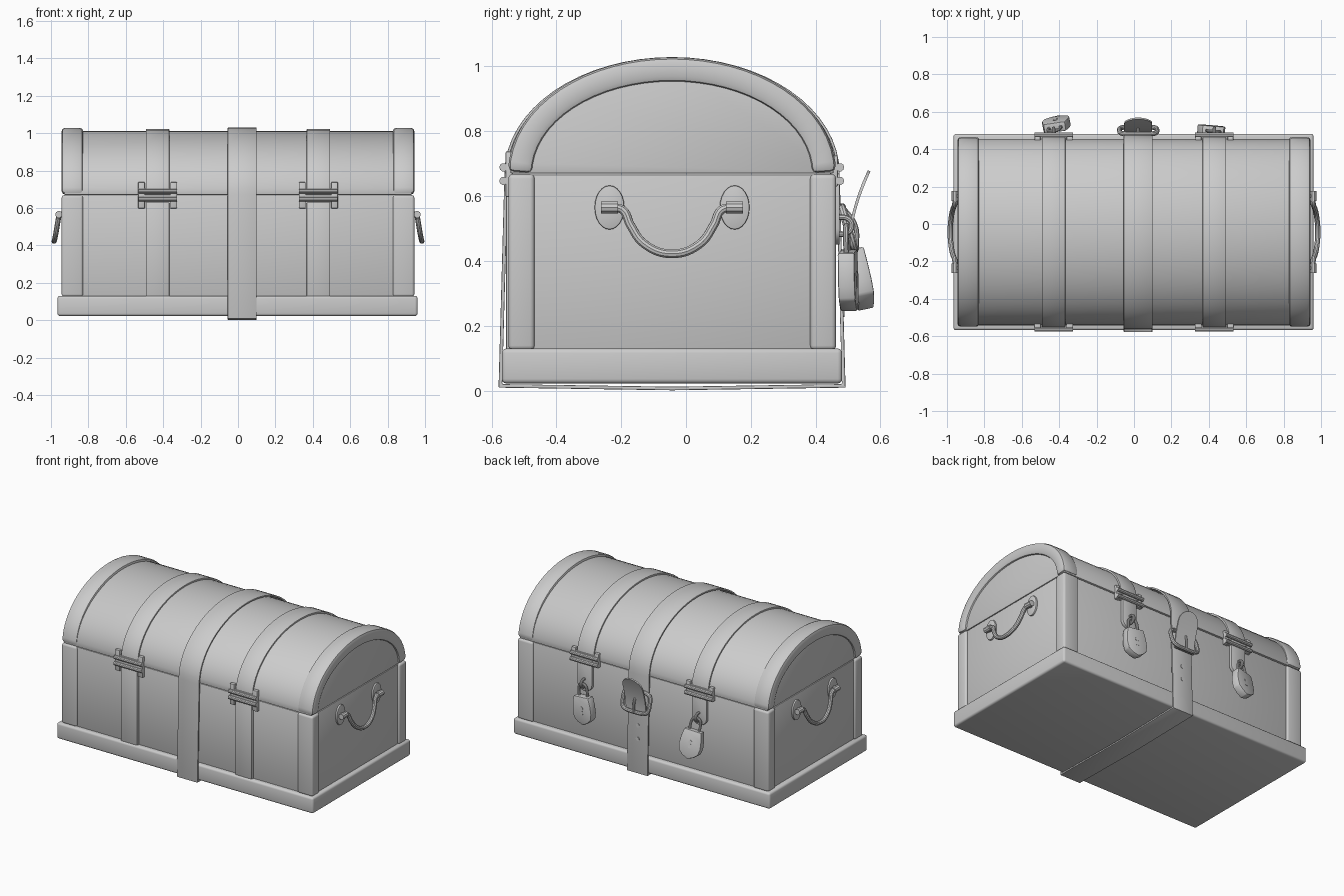
import bpy, bmesh, math
from mathutils import Vector, Matrix, Euler

if "Cube" in bpy.data.objects:
    bpy.data.objects.remove(bpy.data.objects["Cube"])

CY, SEAM = -0.043, 0.67          # centre line of the lid and seam height


def finish(name, bm, bevel=0.0, segs=2, matrix=None):
    bmesh.ops.recalc_face_normals(bm, faces=bm.faces)
    if bevel:
        edges = [e for e in bm.edges if len(e.link_faces) == 2 and e.calc_face_angle(0) > 0.6]
        bmesh.ops.bevel(bm, geom=edges, offset=bevel, segments=segs, profile=0.5,
                        affect='EDGES', clamp_overlap=True)
    if matrix:
        bm.transform(matrix)
    me = bpy.data.meshes.new(name)
    bm.to_mesh(me)
    bm.free()
    for p in me.polygons:
        p.use_smooth = True
    me.set_sharp_from_angle(angle=math.radians(35))
    ob = bpy.data.objects.new(name, me)
    bpy.context.collection.objects.link(ob)
    return ob


def box(name, x, y, z, bevel=0.005, segs=2):
    bm = bmesh.new()
    bmesh.ops.create_cube(bm, size=1)
    lo, hi = Vector((x[0], y[0], z[0])), Vector((x[1], y[1], z[1]))
    bm.transform(Matrix.Translation((lo + hi) / 2) @ Matrix.Diagonal((*(hi - lo), 1)))
    return finish(name, bm, bevel, segs)


def prism(name, pts, d0, d1, axis='x', bevel=0.005, matrix=None):
    """Extrude a 2D outline: (y,z) along x, or (x,z) along y."""
    put = (lambda p, d: (d, *p)) if axis == 'x' else (lambda p, d: (p[0], d, p[1]))
    bm = bmesh.new()
    a, b = [[bm.verts.new(put(p, d)) for p in pts] for d in (d0, d1)]
    bm.faces.new(a)
    bm.faces.new(b[::-1])
    for i in range(len(pts)):
        j = (i + 1) % len(pts)
        bm.faces.new((a[i], a[j], b[j], b[i]))
    return finish(name, bm, bevel, 2, matrix)


def band(name, path, x0, x1, thick, closed=False, bevel=0.003, widths=None):
    """Strip of given thickness following a path in the y-z plane."""
    pts = [Vector(p) for p in path]
    n, mid, half = len(pts), (x0 + x1) / 2, (x1 - x0) / 2
    nrm = lambda a, b: Vector(((b - a).y, -(b - a).x)).normalized()
    bm, rings = bmesh.new(), []
    for i, p in enumerate(pts):
        before = nrm(pts[i - 1], p) if i or closed else None
        after = nrm(p, pts[(i + 1) % n]) if i < n - 1 or closed else None
        before, after = before or after, after or before
        q = p + (before + after) / (1 + before.dot(after)) * thick
        h = half * (widths[i] if widths else 1)
        rings.append([bm.verts.new(v) for v in ((mid - h, *p), (mid + h, *p), (mid + h, *q), (mid - h, *q))])
    for i in range(n if closed else n - 1):
        r, s = rings[i], rings[(i + 1) % n]
        for k in range(4):
            bm.faces.new((r[k], r[(k + 1) % 4], s[(k + 1) % 4], s[k]))
    if not closed:
        bm.faces.new(rings[0])
        bm.faces.new(rings[-1][::-1])
    return finish(name, bm, bevel)


def tube(name, pts, r, closed=False, smooth=True, matrix=None):
    cu = bpy.data.curves.new(name, 'CURVE')
    cu.dimensions, cu.bevel_depth, cu.bevel_resolution = '3D', r, 3
    cu.use_fill_caps, cu.resolution_u = True, 6
    sp = cu.splines.new('BEZIER')
    sp.bezier_points.add(len(pts) - 1)
    for b, p in zip(sp.bezier_points, pts):
        b.co = p
        b.handle_left_type = b.handle_right_type = 'AUTO' if smooth else 'VECTOR'
    sp.use_cyclic_u = closed
    tmp = bpy.data.objects.new(name + "_path", cu)
    bpy.context.collection.objects.link(tmp)
    bpy.context.view_layer.update()
    me = bpy.data.meshes.new_from_object(tmp.evaluated_get(bpy.context.evaluated_depsgraph_get()))
    bpy.data.objects.remove(tmp)
    bm = bmesh.new()
    bm.from_mesh(me)
    bmesh.ops.remove_doubles(bm, verts=bm.verts, dist=1e-5)
    return finish(name, bm, 0, 2, matrix)


def arc(ry, rz, n=32):
    return [(CY + ry * math.cos(math.pi * i / n), SEAM + rz * math.sin(math.pi * i / n)) for i in range(n + 1)]


def disc(cx, cz, rx, rz, n=24):
    return [(cx + rx * math.cos(2 * math.pi * i / n), cz + rz * math.sin(2 * math.pi * i / n)) for i in range(n)]


# Base, body and domed lid
box("base", (-0.965, 0.96), (-0.568, 0.482), (0.022, 0.13), 0.014, 3)
box("body", (-0.93, 0.93), (-0.538, 0.45), (0.12, 0.667))
prism("lid", arc(0.499, 0.341), -0.93, 0.93)

for s, side in ((-1, "left"), (1, "right")):
    xs = sorted((s * 0.828, s * 0.943))
    # Rounded rim on the lid end and corner guards on the body
    band(side + "_lid_rim", arc(0.43, 0.282), *xs, 0.076, bevel=0.018)
    box(side + "_front_corner", xs, (-0.548, -0.467), (0.125, 0.668), 0.014, 3)
    box(side + "_back_corner", xs, (0.383, 0.463), (0.125, 0.668), 0.014, 3)

    # Drop handle with oval plates and sockets
    for t in (-1, 1):
        y = CY + t * 0.193
        prism(f"{side}_handle_plate", disc(y, 0.565, 0.046, 0.068), s * 0.925, s * 0.941, bevel=0.004)
        tube(f"{side}_handle_socket", [(s * 0.958, y - 0.026, 0.565), (s * 0.958, y + 0.026, 0.565)], 0.019)
        tube(f"{side}_handle_pin", [(s * 0.93, y, 0.565), (s * 0.958, y, 0.565)], 0.016)
    half = [(0.957, 0.18, 0.565), (0.958, 0.152, 0.557), (0.966, 0.128, 0.51), (0.976, 0.085, 0.452)]
    pts = [(s * x, CY - y, z) for x, y, z in half] + [(s * 0.983, CY, 0.422)] \
        + [(s * x, CY + y, z) for x, y, z in half[::-1]]
    tube(side + "_handle", pts, 0.014)

    # Lid strap and lower front strap
    cx = s * 0.43
    xs = (cx - 0.063, cx + 0.063)
    band(side + "_lid_strap", arc(0.498, 0.34), *xs, 0.012)
    box(side + "_front_strap", xs, (-0.556, -0.53), (0.125, 0.63), 0.006)

    # Hinge on the front, clasp on the back
    for name, y, d in (("hinge", -0.543, -1), ("clasp", 0.455, 1)):
        for t in (-1, 1):
            e = cx + t * 0.086
            ys = sorted((y - d * 0.01, y + d * 0.014))
            if name == "hinge":
                box(f"{side}_hinge_ear", (e - 0.018, e + 0.018), ys, (0.597, 0.738), 0.005)
            else:
                box(f"{side}_clasp_ear", (e - 0.016, e + 0.016), ys, (0.63, 0.725), 0.005)
            z = 0.668 + t * 0.021
            box(f"{side}_{name}_leaf", (cx - 0.095, cx + 0.095), ys, sorted((0.67, 0.67 + t * 0.035)), 0.004)
            tube(f"{side}_{name}_bar", [(cx - 0.103, y + d * 0.02, z), (cx + 0.103, y + d * 0.02, z)], 0.013)

    # Hasp hanging from the clasp, with staple
    hasp = [(cx + 0.055, 0.67)] + [(cx - 0.055 * math.cos(a), 0.5 - 0.05 * math.sin(a))
                                   for a in [math.pi * (1 - i / 12) for i in range(13)]] + [(cx - 0.055, 0.67)]
    prism(side + "_hasp", hasp, 0.452, 0.474, 'y', 0.004)
    tube(side + "_staple", [(cx, 0.465, 0.535), (cx, 0.5, 0.53), (cx, 0.512, 0.51),
                            (cx, 0.5, 0.488), (cx, 0.465, 0.482)], 0.009)

    # Padlock: shield-shaped body, shackle and keyhole
    if s > 0:
        m = Matrix.Translation((cx, 0.495, 0.505)) @ Euler((0.02, 0.1, -0.08)).to_matrix().to_4x4()
    else:
        m = Matrix.Translation((cx, 0.498, 0.505)) @ Euler((0.2, -0.12, 0.15)).to_matrix().to_4x4()
    right = [(0.058, -0.075), (0.07, -0.13), (0.074, -0.18), (0.066, -0.22), (0.038, -0.245)]
    outline = right + [(0, -0.262)] + [(-x, z) for x, z in right[::-1]]
    prism(side + "_padlock", outline, -0.025, 0.027, 'y', 0.006, m)
    tube(side + "_shackle", [(-0.032, 0, -0.085), (-0.032, 0, -0.03), (-0.023, 0, -0.007), (0, 0, 0.003),
                             (0.023, 0, -0.007), (0.032, 0, -0.03), (0.032, 0, -0.085)], 0.009, matrix=m)
    prism(side + "_keyhole", disc(0, -0.15, 0.012, 0.012, 16), 0.02, 0.029, 'y', 0, m)
    prism(side + "_keyhole_slot", [(-0.005, -0.152), (0.005, -0.152), (0.009, -0.19), (-0.009, -0.19)],
          0.02, 0.0285, 'y', 0, m)

# Wide belt wrapped around the whole chest
MX = 0.0225
belt = [(0.481, 0.02)] + arc(0.506, 0.348) + [(-0.567, 0.02), (CY, 0.012)]
band("belt", belt, MX - 0.0775, MX + 0.0775, 0.011, closed=True)

# Free end of the belt curling out from the buckle, with rounded tip
tongue, widths = [], []
for i in range(17):
    u = math.sin(math.pi / 2 * i / 16)
    tongue.append((0.495 + 0.014 * u + 0.052 * u * u, 0.43 + 0.25 * u))
    widths.append(math.sqrt(max(0.02, 1 - (max(0, u - 0.72) / 0.28) ** 2)))
band("belt_tongue", tongue, MX - 0.075, MX + 0.075, 0.009, bevel=0, widths=widths)

# Buckle frame, prong and belt holes
ring = []
for i in range(24):
    a = 2 * math.pi * i / 24
    c, n = math.cos(a), math.sin(a)
    u = math.copysign(abs(c) ** 0.5, c)
    v = math.copysign(abs(n) ** 0.5, n)
    ring.append((MX + 0.1 * u, 0.5 - 0.019 * v, 0.5 + 0.065 * v))
tube("buckle", ring, 0.013, closed=True)
tube("buckle_prong", [(MX, 0.484, 0.565), (MX, 0.522, 0.51), (MX, 0.526, 0.435)], 0.008)
for z in (0.24, 0.33):
    y = 0.494 - 0.03 * z
    prism("belt_hole", disc(MX, z, 0.013, 0.013, 16), y - 0.01, y + 0.002, 'y', 0)
